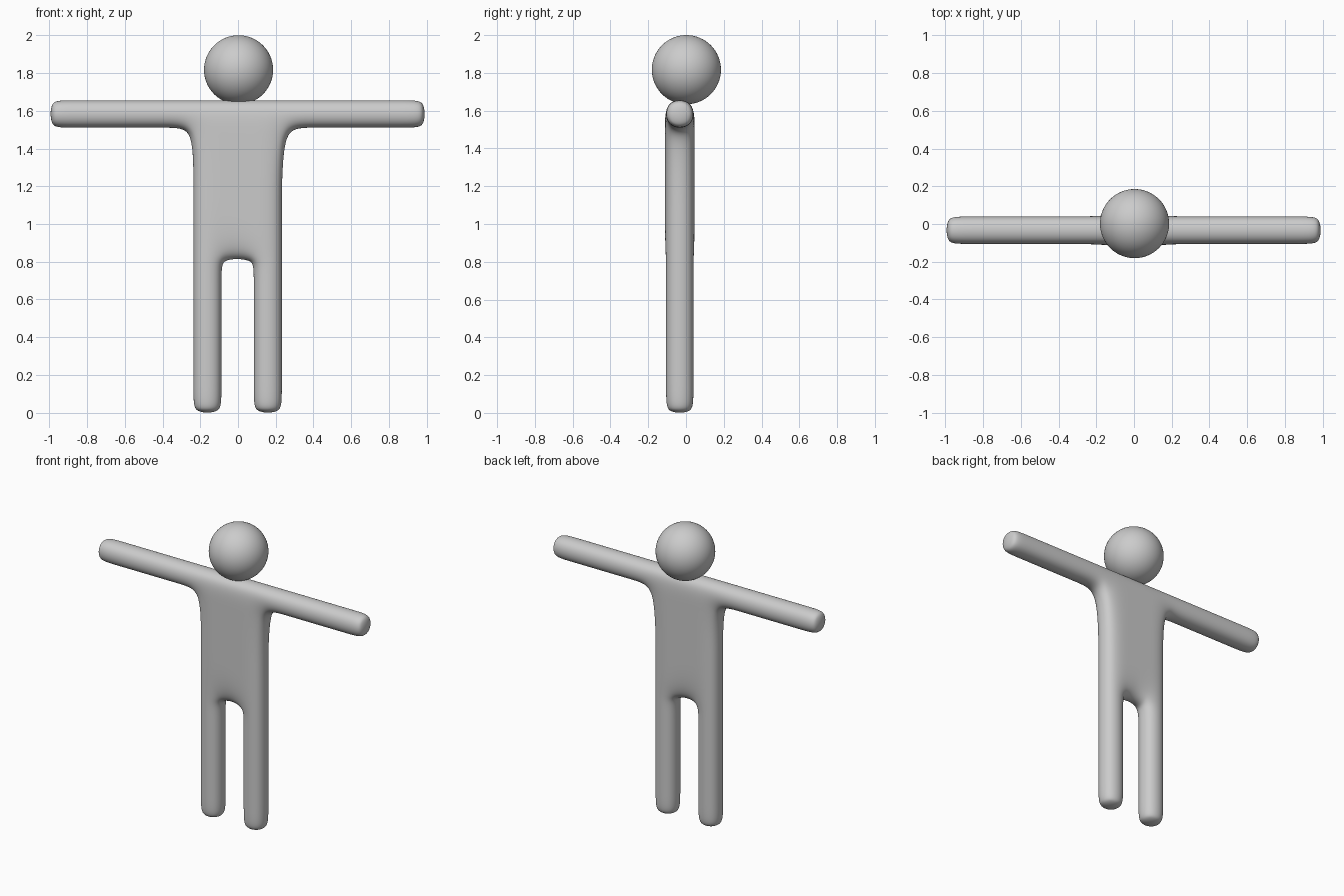
import bpy, bmesh

if "Cube" in bpy.data.objects:
    bpy.data.objects.remove(bpy.data.objects["Cube"])

grey = bpy.data.materials.new("light grey")
grey.diffuse_color = (0.6, 0.6, 0.6, 1)
grey.use_nodes = True
grey.node_tree.nodes["Principled BSDF"].inputs["Base Color"].default_value = grey.diffuse_color

# Cage lines: columns (x) and rows (z); one cell is one block of the body
CX = -0.002
xs = [-0.997, -0.92, -0.35, -0.241, -0.079, 0.079, 0.241, 0.35, 0.92, 0.997]
zs = [-0.006, 0.08, 0.76, 0.805, 1.1, 1.504, 1.662]
Y_FRONT, Y_BACK = -0.112, 0.046


def corner(i, j):
    z = zs[j]
    if j == 4:                      # waist row slopes down to the right side
        z -= 0.11 * max(-1, min(1, xs[i] / 0.241))
    return (xs[i] + CX, Y_FRONT, z)


cells = [(i, 5) for i in range(9)]                        # arms and shoulders
cells += [(i, j) for i in (3, 4, 5) for j in (3, 4)]      # torso
cells += [(i, j) for i in (3, 5) for j in (0, 1, 2)]      # legs

# Body: flat sheet of cells, extruded to depth, then rounded by subdivision
bm = bmesh.new()
verts = {}
for i, j in cells:
    ring = []
    for key in ((i, j), (i + 1, j), (i + 1, j + 1), (i, j + 1)):
        if key not in verts:
            verts[key] = bm.verts.new(corner(*key))
        ring.append(verts[key])
    bm.faces.new(ring)
back = bmesh.ops.extrude_face_region(bm, geom=bm.faces[:], use_keep_orig=True)
for v in back["geom"]:
    if isinstance(v, bmesh.types.BMVert):
        v.co.y = Y_BACK
bmesh.ops.recalc_face_normals(bm, faces=bm.faces[:])
for f in bm.faces:
    f.smooth = True
mesh = bpy.data.meshes.new("body")
bm.to_mesh(mesh)
bm.free()
body = bpy.data.objects.new("body", mesh)
bpy.context.collection.objects.link(body)
sub = body.modifiers.new("rounding", 'SUBSURF')
sub.levels = sub.render_levels = 4
mesh.materials.append(grey)

# Head
bpy.ops.mesh.primitive_uv_sphere_add(segments=64, ring_count=32, radius=0.183,
                                     location=(0.003, 0.002, 1.817))
head = bpy.context.object
head.name = "head"
head.data.materials.append(grey)
bpy.ops.object.shade_smooth()
